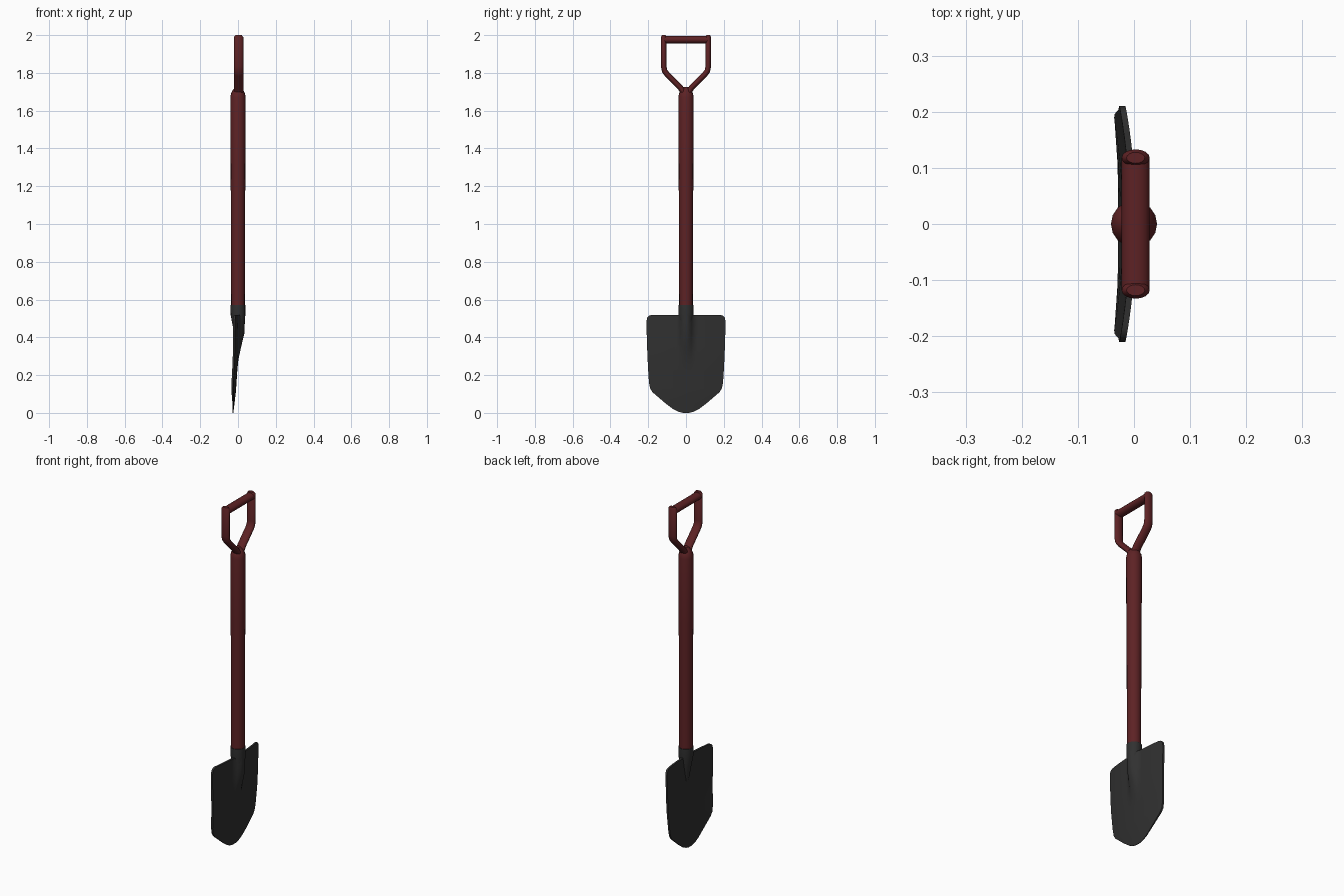
import bpy, bmesh, math
from mathutils import Vector

cube = bpy.data.objects.get("Cube")
if cube:
    bpy.data.objects.remove(cube, do_unlink=True)


def material(name, rgb):
    m = bpy.data.materials.new(name)
    m.use_nodes = True
    m.diffuse_color = (*rgb, 1)
    m.node_tree.nodes["Principled BSDF"].inputs["Base Color"].default_value = (*rgb, 1)
    return m


red = material("dark red paint", (0.11, 0.016, 0.018))
steel = material("dark steel", (0.03, 0.03, 0.03))


def finish(name, bm, mat, angle=40):
    bmesh.ops.recalc_face_normals(bm, faces=bm.faces)
    me = bpy.data.meshes.new(name)
    bm.to_mesh(me)
    bm.free()
    me.materials.append(mat)
    ob = bpy.data.objects.new(name, me)
    bpy.context.collection.objects.link(ob)
    bpy.ops.object.select_all(action="DESELECT")
    ob.select_set(True)
    bpy.context.view_layer.objects.active = ob
    bpy.ops.object.shade_smooth_by_angle(angle=math.radians(angle))
    return ob


def loft(name, rings, mat, sides=16):
    """Skin elliptical rings given as (centre, first radius vector, second radius vector)."""
    bm = bmesh.new()
    loops = []
    for c, u, v in rings:
        turns = [2 * math.pi * i / sides for i in range(sides)]
        loops.append([bm.verts.new(Vector(c) + Vector(u) * math.cos(a) + Vector(v) * math.sin(a))
                      for a in turns])
    for a, b in zip(loops, loops[1:]):
        for i in range(sides):
            j = (i + 1) % sides
            bm.faces.new((a[i], a[j], b[j], b[i]))
    bm.faces.new(loops[0])
    bm.faces.new(loops[-1])
    return finish(name, bm, mat)


def upright(back, front, half_width, z):
    return ((back + front) / 2, 0, z), ((front - back) / 2, 0, 0), (0, half_width, 0)


def interpolate(points, t):
    for (a, p), (b, q) in zip(points, points[1:]):
        if t <= b:
            return p + (q - p) * max(0, t - a) / (b - a)
    return points[-1][1]


# Shaft, narrowing into the fork
shaft = [(0.54, 0.036), (0.9, 0.037), (1.3, 0.039), (1.67, 0.041),
         (1.69, 0.037), (1.71, 0.027), (1.725, 0.012)]
loft("shaft", [upright(-r, r, r, z) for z, r in shaft], red)

# Fork arms, oval in section and mirrored across the shaft
arm_path = [(0.005, 1.685), (0.03, 1.722), (0.1, 1.792), (0.113, 1.81),
            (0.118, 1.835), (0.118, 1.99), (0.118, 2.0)]
for side, label in ((-1, "front"), (1, "back")):
    pts = [Vector((0.003, side * y, z)) for y, z in arm_path]
    rings = []
    for i, p in enumerate(pts):
        t = (pts[min(i + 1, len(pts) - 1)] - pts[max(i - 1, 0)]).normalized()
        across = t.cross(Vector((1, 0, 0)))
        k = 0.65 if i == len(pts) - 1 else 1
        rings.append((p, Vector((0.025 * k, 0, 0)), across * 0.015 * k))
    loft(label + "_fork_arm", rings, red)

# Grip bar between the arms
loft("grip_bar", [((0.003, y, 1.976), (0.025, 0, 0), (0, 0, 0.02))
                  for y in (-0.118, 0.118)], red)

# Socket collar with a tongue tapering down the blade
loft("socket", [upright(-0.04, 0.039, 0.04, 0.57), upright(-0.039, 0.039, 0.04, 0.52),
                upright(-0.028, 0.033, 0.03, 0.46), upright(-0.02, 0.028, 0.022, 0.41),
                upright(-0.006, 0.005, 0.008, 0.34)], steel)

# Blade: bowed plate with a swelling below the socket
outline = [(0, 0.015), (0.006, 0.04), (0.02, 0.068), (0.05, 0.108), (0.11, 0.178),
           (0.13, 0.19), (0.16, 0.196), (0.22, 0.2), (0.28, 0.203), (0.35, 0.206),
           (0.42, 0.208), (0.48, 0.21), (0.503, 0.206), (0.514, 0.197), (0.518, 0.185)]
lean = [(0, -0.025), (0.1, -0.012), (0.28, 0), (0.52, 0.004)]
swell = [(0.27, 0), (0.32, 0.009), (0.42, 0.031), (0.52, 0.034)]
thickness = [(0, 0.003), (0.12, 0.01), (0.52, 0.011)]
columns = 24
bm = bmesh.new()
front, back = [], []
for z, w in outline:
    f_row, b_row = [], []
    for i in range(columns + 1):
        s = 2 * i / columns - 1
        y = w * math.copysign(abs(s) ** 1.4, s)
        x = interpolate(lean, z) - 0.017 * (y / 0.2) ** 2
        bump = interpolate(swell, z) * math.exp(-(y / 0.032) ** 4)
        f_row.append(bm.verts.new((x + bump, y, z)))
        b_row.append(bm.verts.new((x - interpolate(thickness, z), y, z)))
    front.append(f_row)
    back.append(b_row)
for grid in (front, back):
    for a, b in zip(grid, grid[1:]):
        for i in range(columns):
            bm.faces.new((a[i], a[i + 1], b[i + 1], b[i]))
# Rim joining the two faces of the blade
def rim(grid):
    return (grid[0] + [r[-1] for r in grid[1:]] + grid[-1][-2::-1]
            + [r[0] for r in grid[-2:0:-1]])


f, b = rim(front), rim(back)
for i in range(len(f)):
    j = (i + 1) % len(f)
    bm.faces.new((f[i], f[j], b[j], b[i]))
finish("blade", bm, steel, 50)
